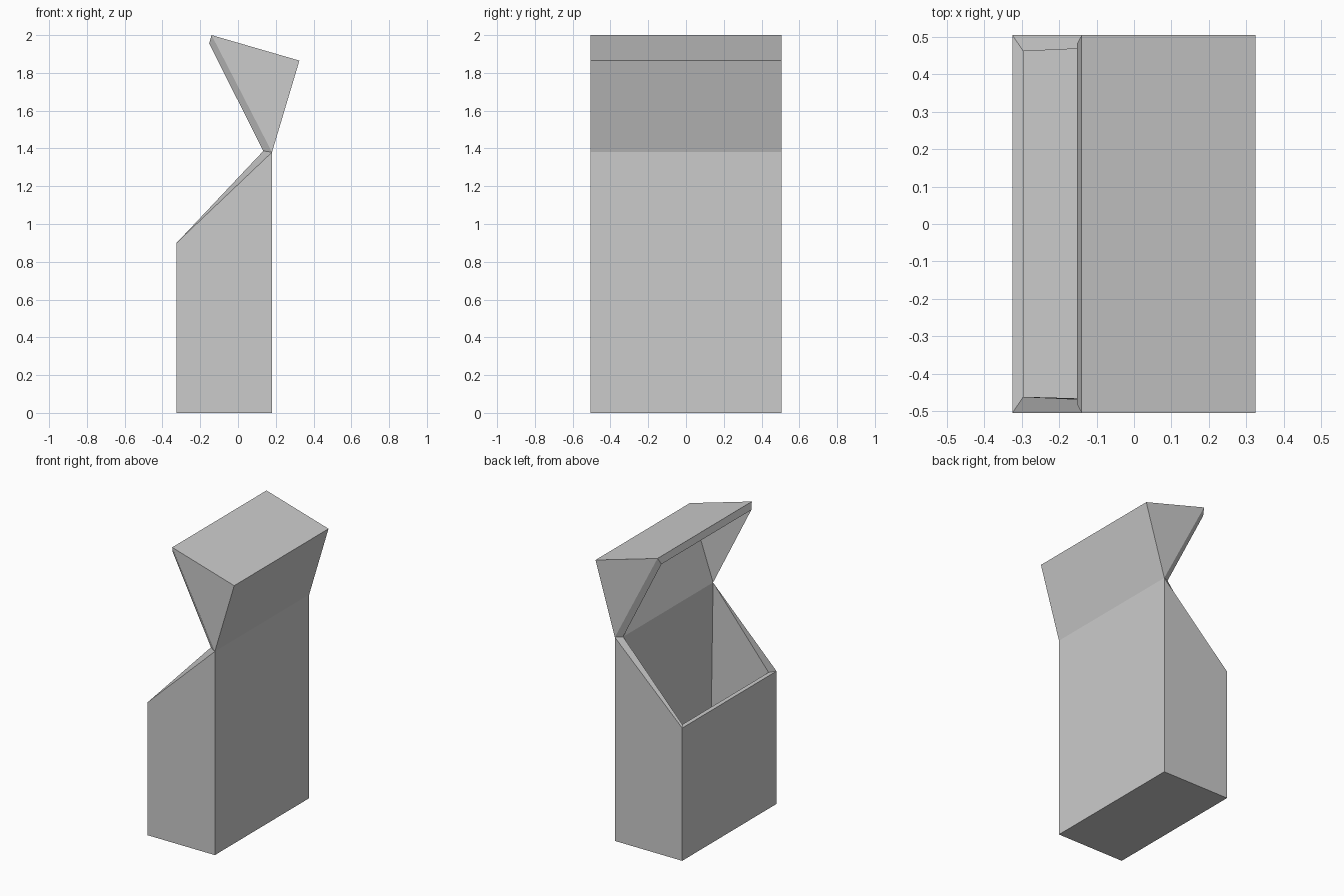
import bpy
import bmesh

if "Cube" in bpy.data.objects:
    bpy.data.objects.remove(bpy.data.objects["Cube"])

HALF_WIDTH = 0.505
WALL = 0.052

# Side profile (x, z): front rim, front base, back base, hinge, lid back, lid front
PROFILE = [(-0.325, 0.9), (-0.325, 0), (0.18, 0), (0.18, 1.38), (0.325, 1.865), (-0.14, 2.0)]
BODY_SIDE = [0, 1, 2, 3]
LID_SIDE = [3, 4, 5]

bm = bmesh.new()
near = [bm.verts.new((x, -HALF_WIDTH, z)) for x, z in PROFILE]
far = [bm.verts.new((x, HALF_WIDTH, z)) for x, z in PROFILE]

# Side walls of the box body and of the tilted lid
for side in (BODY_SIDE, LID_SIDE):
    bm.faces.new([near[i] for i in side])
    bm.faces.new([far[i] for i in reversed(side)])

# Front, base, back, lid back and lid top panels
for i in range(len(PROFILE) - 1):
    bm.faces.new((near[i], far[i], far[i + 1], near[i + 1]))

mesh = bpy.data.meshes.new("hinged_box")
bm.to_mesh(mesh)
bm.free()
box = bpy.data.objects.new("hinged_box", mesh)
bpy.context.collection.objects.link(box)

# Card thickness, growing inwards from the outer shell
shell = box.modifiers.new("wall_thickness", 'SOLIDIFY')
shell.thickness = WALL
shell.offset = -1
shell.use_even_offset = False
